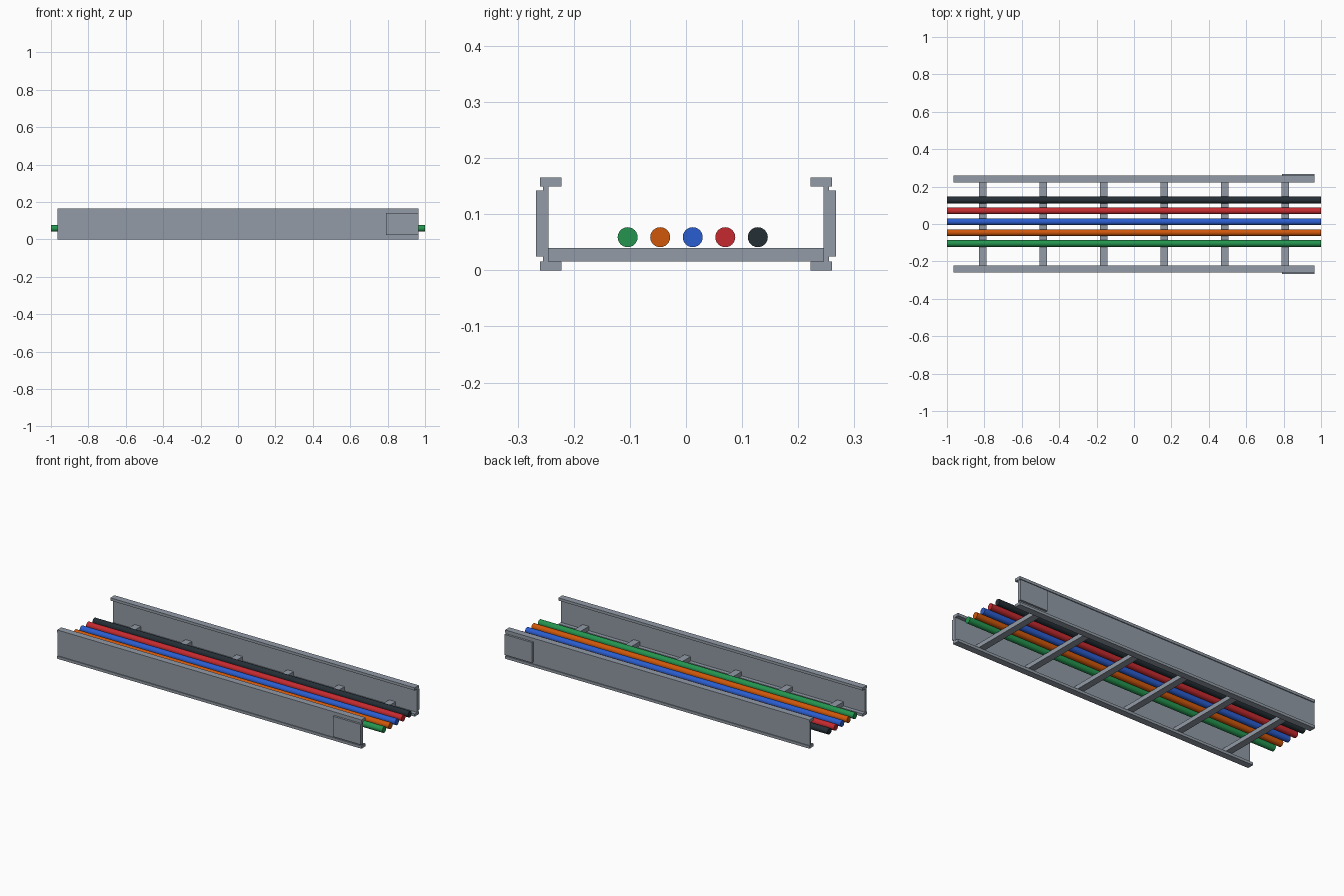
import bpy
import bmesh
import math

if "Cube" in bpy.data.objects:
    bpy.data.objects.remove(bpy.data.objects["Cube"], do_unlink=True)


def material(name, srgb):
    # Convert display values to linear
    colour = [((c / 255 + 0.055) / 1.055) ** 2.4 for c in srgb] + [1.0]
    mat = bpy.data.materials.new(name)
    mat.use_nodes = True
    mat.diffuse_color = colour
    bsdf = mat.node_tree.nodes["Principled BSDF"]
    bsdf.inputs["Base Color"].default_value = colour
    return mat


def extrude_along_x(name, profile, x0, x1, mat):
    """Extrude a closed (y, z) profile from x0 to x1."""
    bm = bmesh.new()
    face = bm.faces.new([bm.verts.new((x0, y, z)) for y, z in profile])
    result = bmesh.ops.extrude_face_region(bm, geom=[face])
    verts = [v for v in result["geom"] if isinstance(v, bmesh.types.BMVert)]
    bmesh.ops.translate(bm, verts=verts, vec=(x1 - x0, 0, 0))
    bmesh.ops.recalc_face_normals(bm, faces=bm.faces)
    mesh = bpy.data.meshes.new(name)
    bm.to_mesh(mesh)
    bm.free()
    mesh.materials.append(mat)
    obj = bpy.data.objects.new(name, mesh)
    bpy.context.collection.objects.link(obj)
    return obj


def rectangle(y0, y1, z0, z1):
    return [(y0, z0), (y1, z0), (y1, z1), (y0, z1)]


steel = material("galvanised_steel", (146, 155, 166))

# Dimensions
HALF_LENGTH = 0.965
HEIGHT = 0.165
FLANGE = 0.0155
LIP, WEB_OUT, WEB_IN, FLANGE_IN = 0.26, 0.255, 0.245, 0.222

# Side rails: a web with top and bottom flanges, and a splice plate at one end
half = [(FLANGE_IN, 0), (LIP, 0), (LIP, FLANGE), (WEB_OUT, FLANGE)]
inner = [(WEB_IN, FLANGE), (FLANGE_IN, FLANGE)]
flip = lambda points: [(y, HEIGHT - z) for y, z in reversed(points)]
channel = half + flip(half) + flip(inner) + inner

for side, sign in (("front", -1), ("back", 1)):
    extrude_along_x(side + "_rail", [(sign * y, z) for y, z in channel],
                    -HALF_LENGTH, HALF_LENGTH, steel)
    plate = rectangle(sign * WEB_OUT, sign * 0.267, 0.025, 0.142)
    extrude_along_x(side + "_splice_plate", plate, 0.79, HALF_LENGTH, steel)

# Rungs between the rails
for i in range(6):
    x = (i - 2.5) * 0.323
    extrude_along_x(f"rung_{i + 1}", rectangle(-WEB_IN, WEB_IN, FLANGE, 0.04),
                    x - 0.02, x + 0.02, steel)

# Cables lying on the rungs
cables = [("green", (36, 149, 79)), ("orange", (208, 87, 10)),
          ("blue", (42, 93, 208)), ("red", (197, 42, 47)),
          ("black", (36, 46, 53))]
for i, (name, srgb) in enumerate(cables):
    bpy.ops.mesh.primitive_cylinder_add(
        vertices=24, radius=0.0178, depth=2,
        location=(0, -0.104 + i * 0.058, 0.059), rotation=(0, math.pi / 2, 0))
    cable = bpy.context.object
    cable.name = name + "_cable"
    cable.data.materials.append(material(name + "_sheath", srgb))
    bpy.ops.object.shade_smooth_by_angle(angle=math.radians(40))
